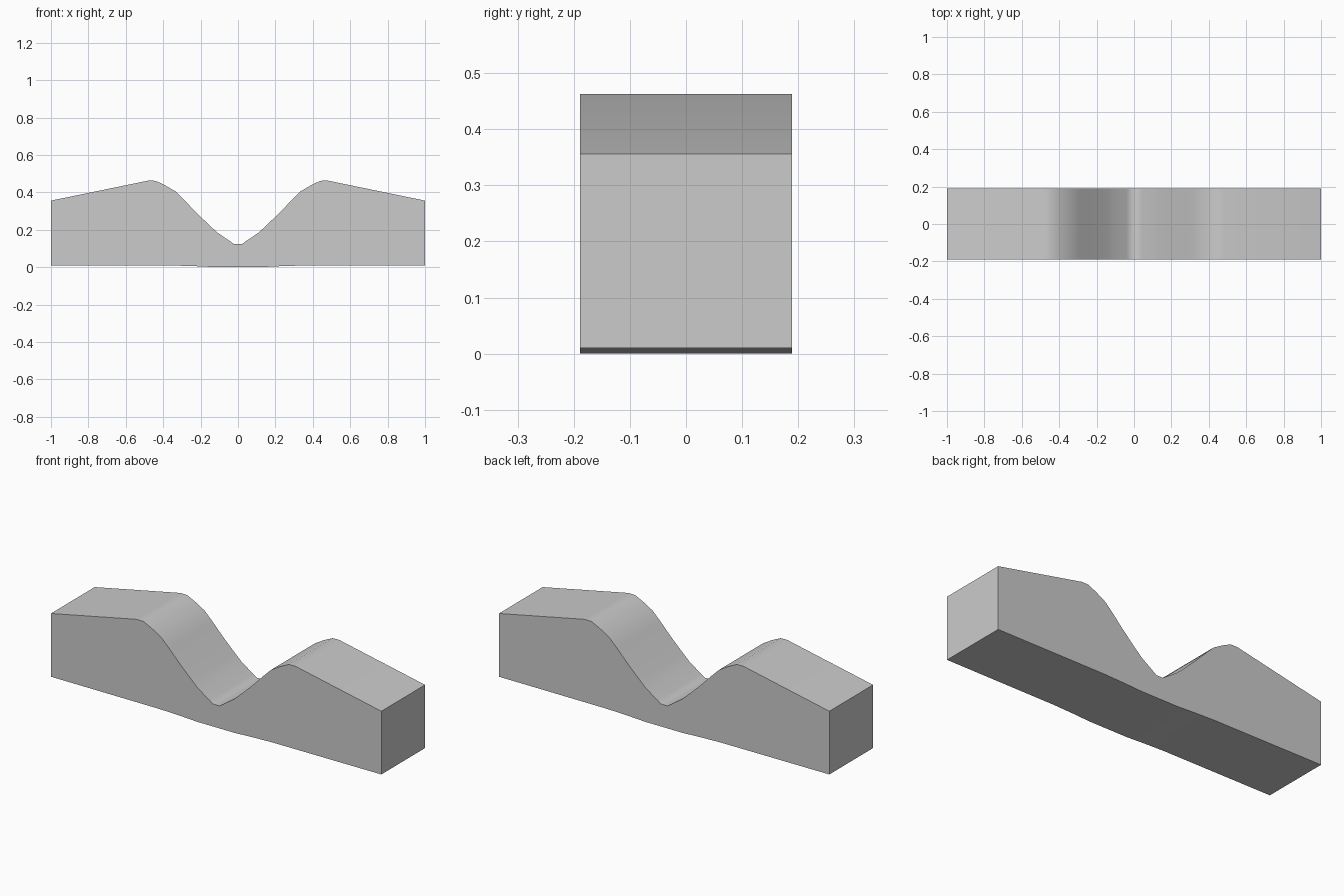
import bpy, bmesh, math

if "Cube" in bpy.data.objects:
    bpy.data.objects.remove(bpy.data.objects["Cube"])

HALF_DEPTH = 0.189

# Right half of the top outline: from centre of the dip out to the end
top = [(0.02, 0.123), (0.04, 0.137), (0.11, 0.185), (0.145, 0.217), (0.225, 0.294),
       (0.29, 0.362), (0.335, 0.406), (0.39, 0.438), (0.44, 0.462), (0.48, 0.463),
       (1.0, 0.356)]
# Right half of the slightly bowed underside: from the end to the centre
bottom = [(1.0, 0.01), (0.345, 0.009), (0.215, 0.005), (0.115, 0.0)]

half = top + bottom
profile = half + [(-x, z) for x, z in reversed(half)]

# Headrest block: extrude the closed profile through the depth
bm = bmesh.new()
face = bm.faces.new([bm.verts.new((x, -HALF_DEPTH, z)) for x, z in profile])
ext = bmesh.ops.extrude_face_region(bm, geom=[face])
moved = [v for v in ext["geom"] if isinstance(v, bmesh.types.BMVert)]
bmesh.ops.translate(bm, verts=moved, vec=(0, 2 * HALF_DEPTH, 0))
bmesh.ops.recalc_face_normals(bm, faces=bm.faces[:])
mesh = bpy.data.meshes.new("cradle_block")
bm.to_mesh(mesh)
bm.free()

block = bpy.data.objects.new("cradle_block", mesh)
bpy.context.collection.objects.link(block)

# Smooth the rolling top, keep the corners sharp
bpy.context.view_layer.objects.active = block
block.select_set(True)
bpy.ops.object.shade_smooth_by_angle(angle=math.radians(40))
